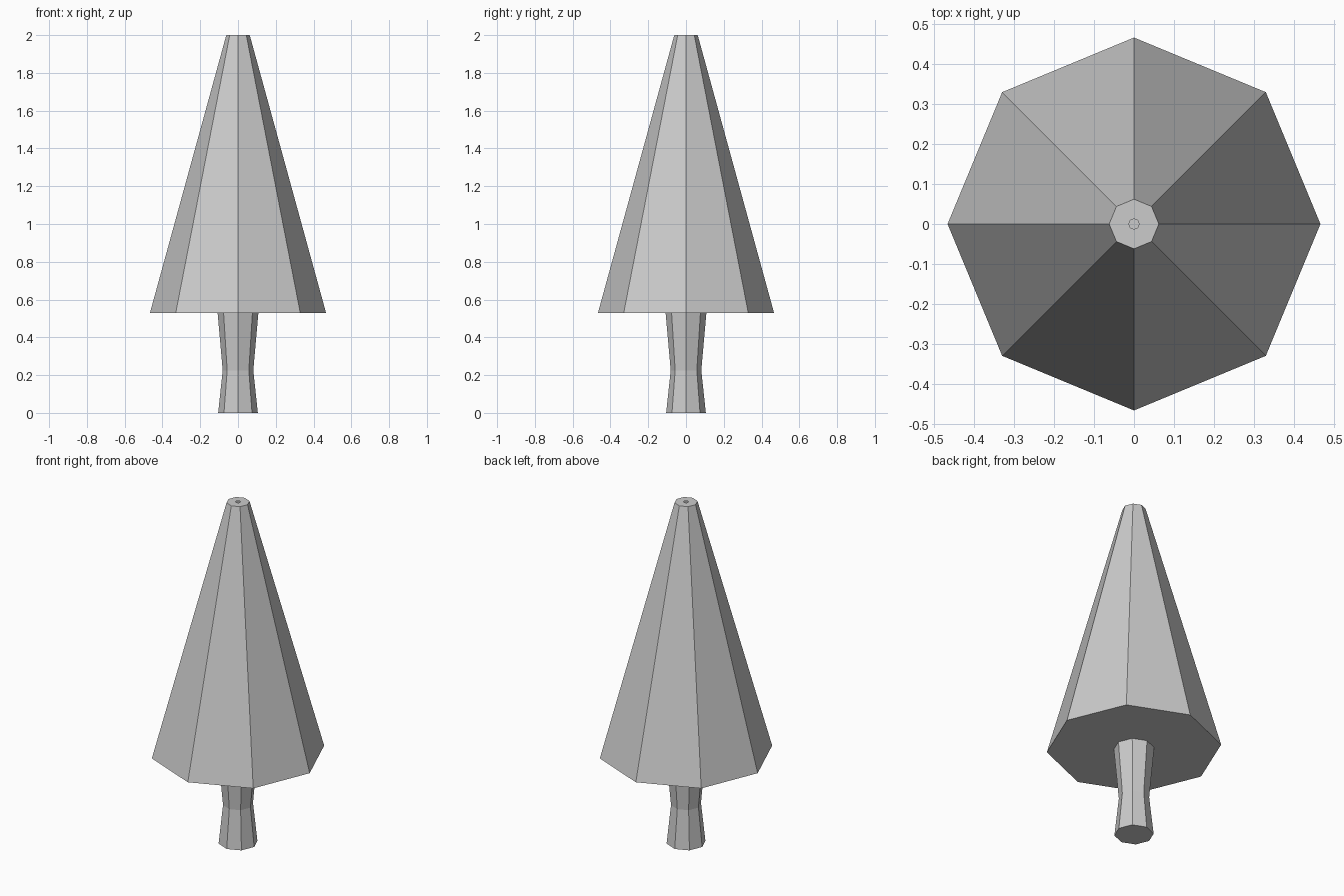
import bpy, bmesh
from math import cos, sin, pi

if "Cube" in bpy.data.objects:
    bpy.data.objects.remove(bpy.data.objects["Cube"])

SIDES = 8


def lathe(name, profile, cap_bottom=False):
    """Flat-faced eight-sided solid from (radius, z) points, bottom to top."""
    bm = bmesh.new()
    rings = [[bm.verts.new((r * cos(2 * pi * i / SIDES), r * sin(2 * pi * i / SIDES), z))
              for i in range(SIDES)] for r, z in profile]
    for low, high in zip(rings, rings[1:]):
        for i in range(SIDES):
            j = (i + 1) % SIDES
            bm.faces.new((low[i], low[j], high[j], high[i]))
    if cap_bottom:
        bm.faces.new(rings[0][::-1])
    mesh = bpy.data.meshes.new(name)
    bm.to_mesh(mesh)
    bm.free()
    obj = bpy.data.objects.new(name, mesh)
    bpy.context.collection.objects.link(obj)
    return obj


# Trunk: pinched in the middle, meets the underside of the foliage
lathe("trunk", [(0.105, 0), (0.081, 0.225), (0.108, 0.53)], cap_bottom=True)

# Foliage: flat underside, tapered sides, flat top with a tiny central opening
lathe("foliage", [(0.108, 0.53), (0.466, 0.53), (0.062, 2.0), (0.013, 2.0)])
